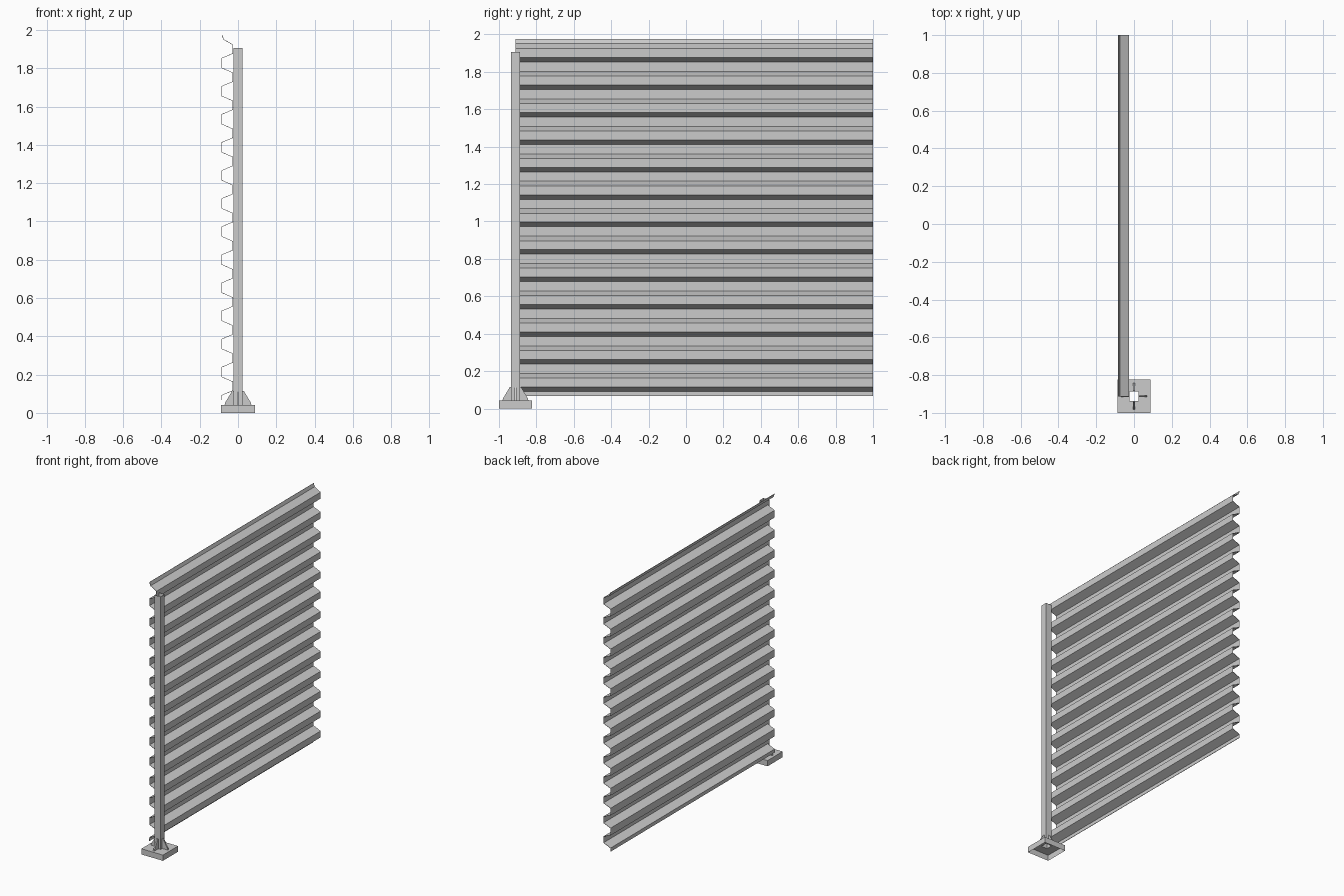
import bpy, math

if "Cube" in bpy.data.objects:
    bpy.data.objects.remove(bpy.data.objects["Cube"])

PY = -0.912  # post centre in y


def make(name, verts, faces):
    me = bpy.data.meshes.new(name)
    me.from_pydata(verts, [], faces)
    me.update()
    ob = bpy.data.objects.new(name, me)
    bpy.context.collection.objects.link(ob)
    return ob


def ring(h, z):
    return [(sx * h, PY + sy * h, z) for sx, sy in ((-1, -1), (1, -1), (1, 1), (-1, 1))]


def quads(a, b):
    return [(a + i, a + (i + 1) % 4, b + (i + 1) % 4, b + i) for i in range(4)]


# base plate: hollow underneath, with an opening for the tube
make("base_plate", ring(0.088, 0) + ring(0.088, 0.042) + ring(0.024, 0.042),
     quads(0, 4) + quads(4, 8))

# square tube post, open at the ends
make("post", ring(0.024, 0.042) + ring(0.024, 1.905), quads(0, 4))

# four gusset fins around the foot of the post
fin = [(0.024, 0.042), (0.07, 0.042), (0.066, 0.055), (0.03, 0.115), (0.024, 0.115)]
n, t = len(fin), 0.005
for k in range(4):
    verts = [(r, s, z) for s in (-t, t) for r, z in fin]
    faces = [tuple(range(n)), tuple(range(2 * n - 1, n - 1, -1))]
    faces += [(i, i + n, (i + 1) % n + n, (i + 1) % n) for i in range(n)]
    ob = make(f"gusset_{k + 1}", verts, faces)
    ob.location = (0, PY, 0)
    ob.rotation_euler = (0, 0, k * math.pi / 2)

# corrugated sheet: trapezoid profile swept along y
XO, XI, PITCH = -0.084, -0.027, 0.1467
profile = [(XO, 1.975), (-0.075, 1.95)]
for i in range(13):
    d = i * PITCH
    if i:
        profile.append((XO, 1.948 - d))
    profile += [(XI, 1.923 - d), (XI, 1.877 - d), (XO, 1.853 - d)]
profile.append((XO, 0.067))
verts = [(x, y, z) for x, z in profile for y in (PY, 1.0)]
faces = [(2 * i, 2 * i + 1, 2 * i + 3, 2 * i + 2) for i in range(len(profile) - 1)]
sheet = make("corrugated_sheet", verts, faces)
mod = sheet.modifiers.new("sheet_thickness", 'SOLIDIFY')
mod.thickness = 0.003
mod.offset = 0
